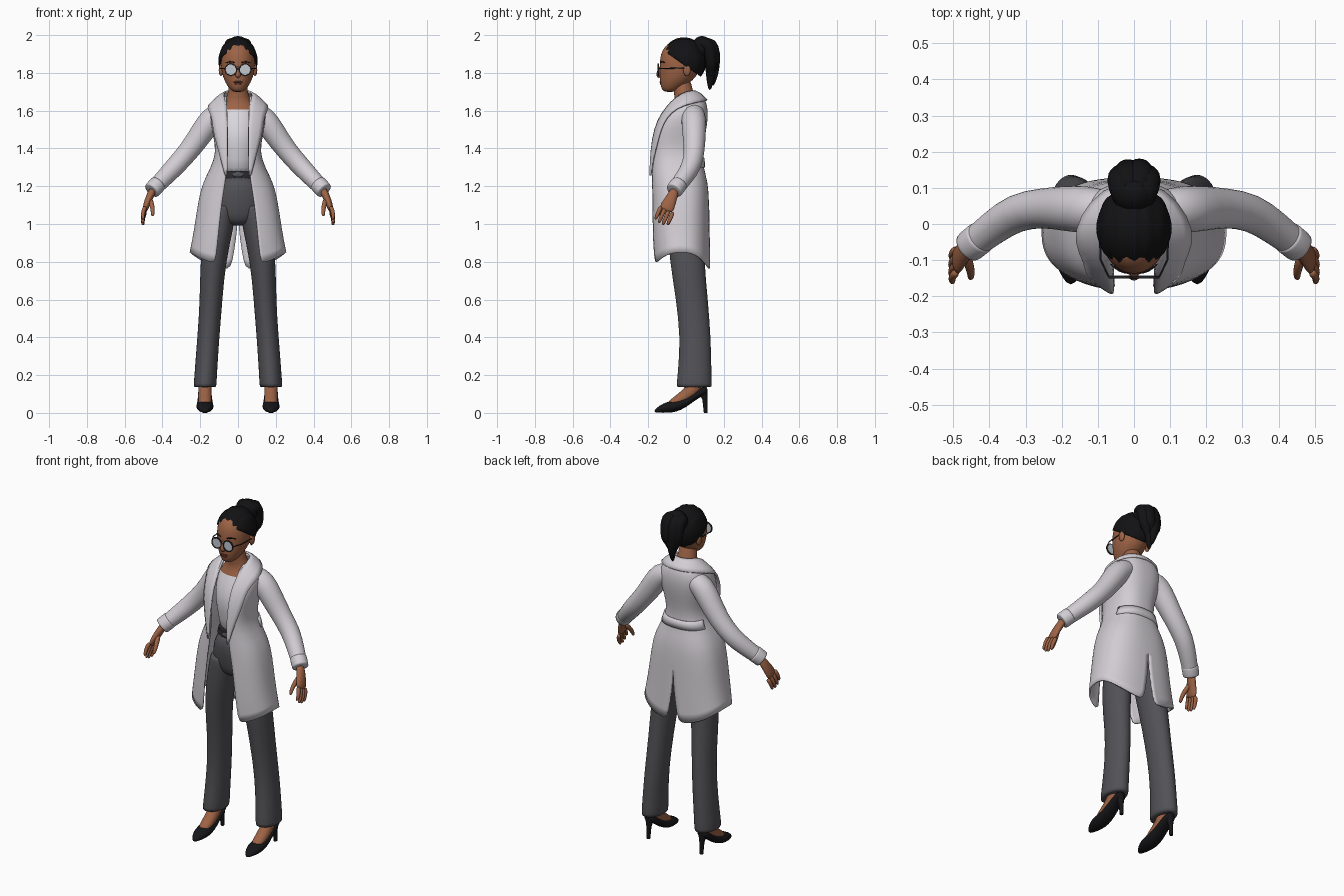
import bpy, bmesh
from math import sin, cos, pi, asin, radians
from mathutils import Vector, Matrix

old = bpy.data.objects.get("Cube")
if old:
    bpy.data.objects.remove(old)


def material(name, r, g, b):
    m = bpy.data.materials.new(name)
    m.use_nodes = True
    m.diffuse_color = (r, g, b, 1)
    m.node_tree.nodes["Principled BSDF"].inputs["Base Color"].default_value = (r, g, b, 1)
    return m


COAT = material("coat white", .64, .61, .65)
SHIRT = material("shirt white", .7, .68, .72)
TROUSER = material("trouser grey", .085, .085, .095)
SKIN = material("brown skin", .34, .125, .06)
LIP = material("lip brown", .2, .05, .035)
HAIR = material("black hair", .006, .006, .007)
SHOE = material("black shoe", .008, .008, .01)
LENS = material("lens grey", .55, .58, .62)
DARK = material("dark trim", .025, .025, .03)


def finish(name, bm, mats, mirror=False, subdiv=1, thick=0, rule=None):
    mesh = bpy.data.meshes.new(name)
    bmesh.ops.recalc_face_normals(bm, faces=bm.faces)
    for f in bm.faces:
        f.smooth = True
        if rule:
            f.material_index = rule(f.calc_center_median())
    bm.to_mesh(mesh)
    bm.free()
    for m in mats:
        mesh.materials.append(m)
    if not subdiv:
        mesh.set_sharp_from_angle(angle=radians(40))
    obj = bpy.data.objects.new(name, mesh)
    bpy.context.collection.objects.link(obj)
    if mirror:
        obj.modifiers.new("mirror", "MIRROR")
    if subdiv:
        s = obj.modifiers.new("smooth", "SUBSURF")
        s.levels = s.render_levels = subdiv
    if thick:
        s = obj.modifiers.new("thickness", "SOLIDIFY")
        s.thickness, s.offset = thick, 0
    return obj


def skin_rows(name, rows, mats, closed=True, hold=False, **kw):
    """Bridge rows of points; closed rows become a capped tube."""
    if hold:
        first = [a.lerp(b, .04) for a, b in zip(rows[0], rows[1])]
        last = [a.lerp(b, .04) for a, b in zip(rows[-1], rows[-2])]
        rows = [rows[0], first] + rows[1:-1] + [last, rows[-1]]
    bm = bmesh.new()
    grid = [[bm.verts.new(p) for p in row] for row in rows]
    n = len(rows[0])
    for a, b in zip(grid, grid[1:]):
        for j in range(n if closed else n - 1):
            k = (j + 1) % n
            bm.faces.new((a[j], a[k], b[k], b[j]))
    if closed:
        bm.faces.new(grid[0])
        bm.faces.new(grid[-1])
    return finish(name, bm, mats, **kw)


def ring(c, u, v, n=20):
    return [Vector(c) + u * cos(2 * pi * i / n) + v * sin(2 * pi * i / n) for i in range(n)]


def loft(name, rings, mats, **kw):
    """Stack of level ellipses: x, y, z, x radius, y radius."""
    rows = [ring(r[:3], Vector((r[3], 0, 0)), Vector((0, r[4], 0))) for r in rings]
    return skin_rows(name, rows, mats, **kw)


def tube(name, path, mat, ref="Y", n=10, **kw):
    """Sweep along a path: x, y, z, radius and optional second radius."""
    axis = Vector((1, 0, 0)) if ref == "X" else Vector((0, 1, 0))
    pts = [Vector(p[:3]) for p in path]
    rows = []
    for i, p in enumerate(pts):
        t = (pts[min(i + 1, len(pts) - 1)] - pts[max(i - 1, 0)]).normalized()
        u = axis.cross(t).normalized()
        rows.append(ring(p, u * path[i][3], t.cross(u) * path[i][-1], n))
    return skin_rows(name, rows, [mat], **kw)


def ball(name, loc, size, mat, **kw):
    bm = bmesh.new()
    bmesh.ops.create_uvsphere(bm, u_segments=20, v_segments=12, radius=1,
                              matrix=Matrix.Translation(loc) @ Matrix.Diagonal((*size, 1)))
    return finish(name, bm, [mat], subdiv=0, **kw)


# Trousers, waistband and buckle
loft("trouser_seat", [(0, -.01, 1.26, .1, .095), (0, -.01, 1.18, .135, .108), (0, 0, 1.08, .155, .105),
                      (0, 0, 1.02, .12, .09), (0, 0, .99, .05, .06)], [TROUSER])
loft("trouser_legs", [(.08, 0, 1.1, .075, .1), (.1, 0, .98, .077, .1), (.133, .005, .8, .069, .092),
                      (.142, .032, .6, .06, .085), (.157, .05, .4, .059, .082), (.168, .047, .25, .06, .088),
                      (.175, .043, .135, .061, .095)], [TROUSER], mirror=True, hold=True)
loft("waistband", [(0, -.01, 1.245, .107, .104), (0, -.01, 1.278, .1, .1)], [DARK], subdiv=0)
ball("buckle", (0, -.112, 1.262), (.03, .006, .014), TROUSER)

# Shirt, with bare chest and neck above the neckline
loft("shirt_and_neck", [(0, -.01, 1.25, .095, .092), (0, -.02, 1.34, .092, .09), (0, -.03, 1.45, .112, .105),
                        (0, -.015, 1.54, .118, .095), (0, .002, 1.61, .105, .08), (0, .005, 1.65, .072, .062),
                        (0, -.015, 1.69, .05, .05), (0, -.025, 1.79, .047, .05)], [SHIRT, SKIN],
     rule=lambda c: int(c.z > 1.615))

# Coat rows: height, half width, front depth, back depth, front opening
COAT_ROWS = [(.85, .252, -.17, .125, .12), (.92, .238, -.178, .123, .11), (1, .224, -.18, .12, .1),
             (1.12, .207, -.18, .118, .085), (1.22, .183, -.18, .112, .068), (1.3, .138, -.182, .088, .058),
             (1.38, .112, -.185, .08, .055), (1.46, .125, -.182, .095, .055), (1.54, .142, -.157, .11, .056),
             (1.6, .142, -.117, .112, .058), (1.645, .115, -.085, .103, .06), (1.675, .085, -.055, .085, .06)]
BOXY = .8


def coat_point(row, a, grow=0):
    z, rx, front, back = row[:4]
    low = max(0, min(1, (1.05 - z) / .2))
    drop = low * cos(a) ** 2 * (.068 if cos(a) > 0 else .09)
    c = cos(a)
    y = (front + back) / 2 - ((back - front) / 2 + grow) * (1 if c > 0 else -1) * abs(c) ** BOXY
    return Vector(((rx + grow) * max(0, sin(a)) ** BOXY, y, z - drop))


# Coat body, open at the front and with a rear vent
rows = []
for r in COAT_ROWS:
    vent = max(0, (1.01 - r[0]) / .16 * .036)
    start = asin((r[4] / r[1]) ** (1 / BOXY))
    end = pi - asin((vent / r[1]) ** (1 / BOXY))
    rows.append([coat_point(r, start + (end - start) * i / 18) for i in range(19)])
    if vent == 0:
        rows[-1][-1].x = 0
skin_rows("coat_body", rows, [COAT], closed=False, mirror=True, thick=.009)

# Half belt across the back of the waist
belt = [(1.3, .14, -.18, .088), (1.325, .13, -.18, .088), (1.35, .122, -.18, .085)]
skin_rows("back_belt", [[coat_point(r, pi * (.62 + .038 * i), .006) for i in range(11)] for r in belt],
          [COAT], closed=False, mirror=True, subdiv=0, thick=.012)

# Collar running into lapels: inner edge, then outer edge
FLAP = [((0, .055, 1.7), (0, .115, 1.655)), ((.05, .045, 1.703), (.085, .1, 1.652)),
        ((.078, 0, 1.7), (.15, .02, 1.638)), ((.072, -.055, 1.67), (.165, -.05, 1.615)),
        ((.06, -.105, 1.615), (.135, -.105, 1.565)), ((.056, -.15, 1.55), (.132, -.135, 1.5)),
        ((.055, -.178, 1.45), (.112, -.155, 1.42)), ((.056, -.187, 1.33), (.085, -.178, 1.33)),
        ((.06, -.186, 1.25), (.066, -.184, 1.25))]
inner = [Vector(a) for a, b in FLAP]
outer = [Vector(b) for a, b in FLAP]
middle = [a.lerp(b, .5) + Vector((0, -.006 if a.y < -.08 else 0, .01)) for a, b in zip(inner, outer)]
skin_rows("collar_and_lapels", [inner, middle, outer], [COAT], closed=False, mirror=True, thick=.01)

# Sleeves and cuffs
tube("sleeves", [(.08, .04, 1.585, .055), (.135, .04, 1.568, .068), (.19, .043, 1.485, .064),
                 (.25, .045, 1.398, .056), (.325, .035, 1.313, .054), (.39, -.01, 1.245, .048),
                 (.45, -.058, 1.183, .042)], COAT, n=16, mirror=True, hold=True)
tube("cuffs", [(.422, -.035, 1.214, .047), (.458, -.064, 1.176, .046)], COAT, n=16, mirror=True, hold=True)

# Hands
tube("palms", [(.445, -.055, 1.19, .024, .026), (.47, -.075, 1.14, .021, .03), (.487, -.098, 1.095, .018, .042),
               (.494, -.108, 1.065, .013, .038)], SKIN, mirror=True)
for f, label in zip((1, .33, -.33, -1), ("index", "middle", "ring", "little")):
    base = Vector((.49, -.1 - .032 * f, 1.08 + .015 * f))
    reach = Vector((.013, -.035, -.082)) * (1 if abs(f) < .5 else .88)
    joints = [base + reach * k + Vector((.008 * sin(pi * k), 0, 0)) for k in (0, .35, .7, 1)]
    tube(label + "_fingers", [(*p, r) for p, r in zip(joints, (.013, .012, .011, .008))], SKIN, n=8, mirror=True)
tube("thumbs", [(.467, -.08, 1.135, .016), (.455, -.115, 1.1, .014), (.45, -.14, 1.065, .012),
                (.453, -.152, 1.04, .008)], SKIN, n=8, mirror=True)

# Feet and pointed pumps with thin heels
tube("feet", [(.175, -.1, .035, .02, .03), (.175, -.04, .065, .03, .037), (.175, .03, .11, .042, .037),
              (.175, .055, .16, .045, .035), (.175, .055, .24, .045, .035)], SKIN, ref="X", n=14, mirror=True)
SOLE = [(-.168, .008, .002, .016), (-.14, .03, 0, .04), (-.1, .045, 0, .06), (-.055, .047, .002, .068),
        (0, .042, .028, .08), (.05, .037, .068, .112), (.09, .034, .09, .14), (.115, .024, .1, .142)]
rows = [ring((.175, y, (a + b) / 2), Vector((w, 0, 0)), Vector((0, 0, (b - a) / 2)), 16) for y, w, a, b in SOLE]
skin_rows("pumps", rows, [SHOE], mirror=True)
tube("shoe_heels", [(.175, .09, .12, .026), (.175, .1, .07, .014), (.175, .104, 0, .01)], SHOE, mirror=True, subdiv=0)

# Head and face
loft("head", [(0, -.088, 1.698, .025, .028), (0, -.078, 1.715, .045, .052), (0, -.06, 1.745, .066, .078),
              (0, -.042, 1.78, .081, .098), (0, -.032, 1.82, .09, .108), (0, -.03, 1.87, .092, .11),
              (0, -.03, 1.92, .084, .1), (0, -.03, 1.965, .045, .06)], [SKIN])
tube("nose", [(0, -.13, 1.84, .008), (0, -.144, 1.805, .011), (0, -.15, 1.787, .017, .012),
              (0, -.135, 1.775, .01)], SKIN)
ball("upper_lip", (0, -.133, 1.752), (.024, .008, .005), LIP)
ball("lower_lip", (0, -.131, 1.743), (.02, .008, .006), LIP)
ball("ears", (.09, .005, 1.815), (.012, .02, .032), SKIN, mirror=True)
tube("eyebrows", [(.016, -.136, 1.853, .004), (.04, -.131, 1.862, .005), (.068, -.108, 1.852, .003)],
     HAIR, n=6, ref="X", mirror=True)

# Round glasses
rim = [ring((.038, -.147, 1.817), Vector((r, 0, 0)), Vector((0, 0, r))) for r in (.028, .033)]
skin_rows("lenses", [rim[0], [p + Vector((0, .004, 0)) for p in rim[0]]], [LENS], mirror=True, subdiv=0)
skin_rows("glasses_rims", [[*r, r[0]] for r in rim], [DARK], closed=False, mirror=True, subdiv=0, thick=.007)
tube("glasses_arms", [(.07, -.146, 1.822, .003), (.092, -.1, 1.824, .003), (.096, .005, 1.826, .003)],
     DARK, n=6, ref="Z", mirror=True, subdiv=0)
tube("glasses_bridge", [(-.01, -.148, 1.822, .003), (.01, -.148, 1.822, .003)], DARK, n=6, subdiv=0)

# Swept-back hair, trimmed along a sloping hairline
bm = bmesh.new()
bmesh.ops.create_uvsphere(bm, u_segments=40, v_segments=24, radius=1)
for v in bm.verts:
    swell = 1 + .018 * cos(v.co.x * 17)
    v.co = Vector((0, -.012, 1.863)) + Vector((v.co.x * .102, v.co.y * .115, v.co.z * .12)) * swell
bmesh.ops.bisect_plane(bm, geom=bm.verts[:] + bm.edges[:] + bm.faces[:], plane_co=(0, 0, 1.835),
                       plane_no=(0, .7, 1), clear_inner=True)
finish("hair_cap", bm, [HAIR], subdiv=0, thick=.006)

# High ponytail made of a bun and hanging locks
ball("ponytail_base", (0, .085, 1.935), (.062, .055, .06), HAIR)
for x, y, end in ((0, 0, 1.705), (.032, .004, 1.76), (-.032, .004, 1.75), (.014, .02, 1.79), (-.016, .018, 1.73)):
    tube("ponytail_lock", [(x * .5, .04 + y, 1.925, .02), (x, .075 + y, 1.962, .036), (x * 1.1, .115 + y, 1.955, .042),
                           (x * 1.1, .128 + y, 1.9, .036, .04), (x, .132 + y, 1.84, .032, .036),
                           (x * .6, .13 + y, end + .06, .024), (x * .3, .125 + y, end, .006)], HAIR, ref="X")
